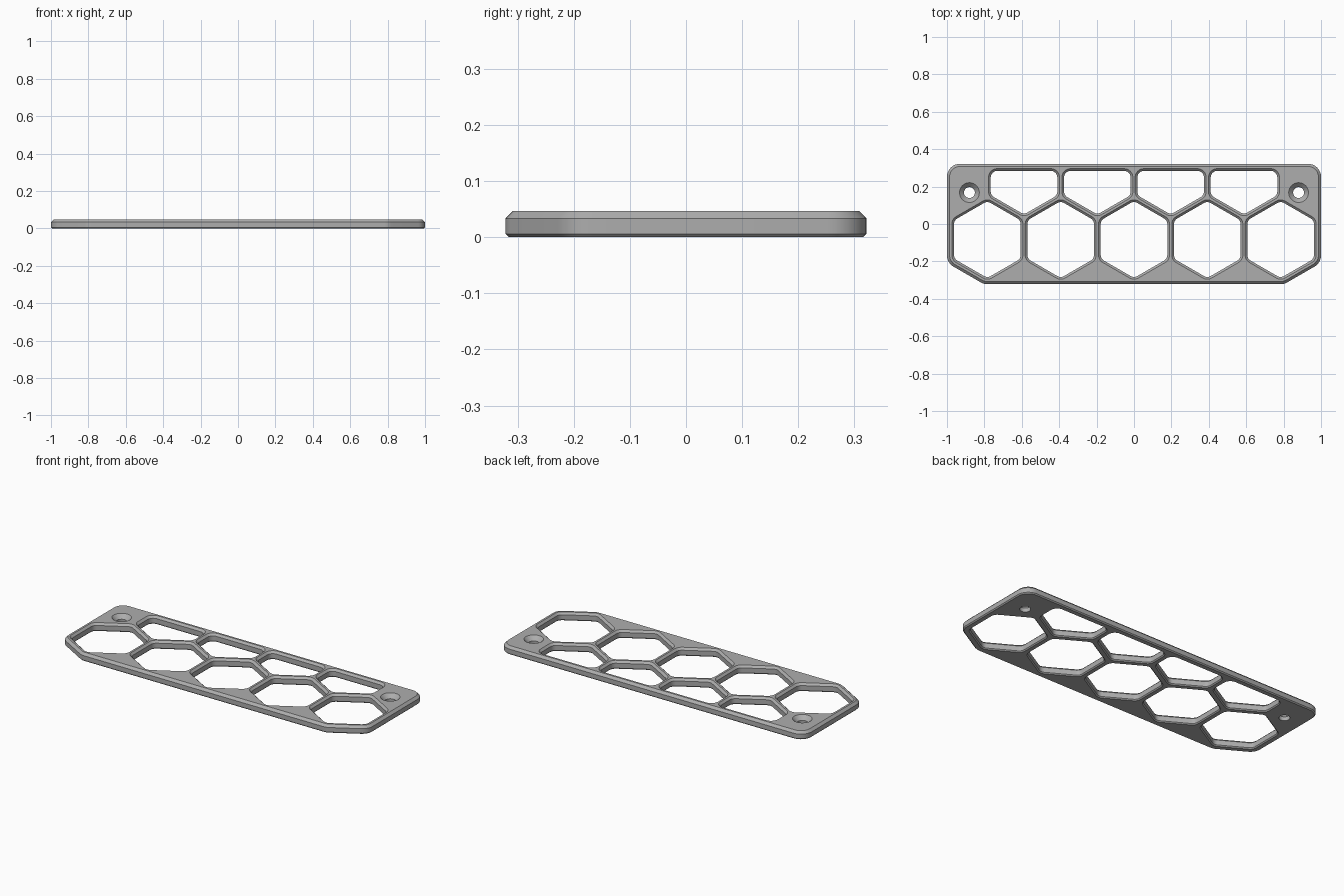
import bpy, bmesh, math
from mathutils import Vector

if "Cube" in bpy.data.objects:
    bpy.data.objects.remove(bpy.data.objects["Cube"])

HEIGHT = 0.047
HALF_DEPTH = 0.322
PITCH = 0.392            # distance between neighbouring cells
APOTHEM = 0.178          # half width of a cell
RIM = 0.038              # outer frame width
ROW_Y = -0.083           # centre line of the full cells
SLOPE = 1 / math.sqrt(3)

grey = bpy.data.materials.new("grey")
grey.use_nodes = True
colour = (0.42, 0.42, 0.42, 1)
grey.diffuse_color = colour
grey.node_tree.nodes["Principled BSDF"].inputs["Base Color"].default_value = colour

bm = bmesh.new()


def rounded(corners, radius, steps=8):
    """Arc centres and directions of a rounded convex polygon (counterclockwise)."""
    result = []
    for i, corner in enumerate(corners):
        p = Vector(corner)
        a = (p - Vector(corners[i - 1])).normalized()
        b = (Vector(corners[(i + 1) % len(corners)]) - p).normalized()
        n1, n2 = Vector((a.y, -a.x)), Vector((b.y, -b.x))
        centre = p - (n1 + n2) * radius / (1 + n1.dot(n2))
        start = math.atan2(n1.y, n1.x)
        turn = math.acos(max(-1, min(1, n1.dot(n2))))
        for k in range(steps + 1):
            t = start + turn * k / steps
            result.append((centre, Vector((math.cos(t), math.sin(t)))))
    return result


def wall(shape, levels):
    """Stack rings given as (radius, z), bridge them, return bottom and top edges."""
    rings = [[bm.verts.new((*(c + d * r), z)) for c, d in shape] for r, z in levels]
    for low, high in zip(rings, rings[1:]):
        for i in range(len(low)):
            bm.faces.new((low[i - 1], low[i], high[i], high[i - 1]))
    return [[bm.edges.get((ring[i - 1], ring[i])) for i in range(len(ring))]
            for ring in (rings[0], rings[-1])]


def chamfered(radius, bottom, top):
    return [(radius + bottom, 0), (radius, abs(bottom)),
            (radius, HEIGHT - abs(top)), (radius + top, HEIGHT)]


loops = []

# Outer frame with sloped front corners that follow the end cells
reach = APOTHEM + RIM
end_x = 2 * PITCH
slope_y = ROW_Y - reach * SLOPE
front_x = 1 - (slope_y + HALF_DEPTH) / SLOPE
outline = [(-front_x, -HALF_DEPTH), (front_x, -HALF_DEPTH), (1, slope_y),
           (1, HALF_DEPTH), (-1, HALF_DEPTH), (-1, slope_y)]
loops.append(wall(rounded(outline, 0.07), chamfered(0.07, -0.006, -0.014)))

# Full hexagonal cells
for i in range(5):
    x = (i - 2) * PITCH
    corners = [(x + 2 * SLOPE * APOTHEM * math.cos(math.radians(30 + 60 * k)),
                ROW_Y + 2 * SLOPE * APOTHEM * math.sin(math.radians(30 + 60 * k)))
               for k in range(6)]
    loops.append(wall(rounded(corners, 0.035), chamfered(0.035, 0.006, 0.012)))

# Cells cut off by the back rim
back_y = HALF_DEPTH - RIM
row2_y = ROW_Y + PITCH * math.sqrt(3) / 2
for i in range(4):
    x = (i - 1.5) * PITCH
    corners = [(x, row2_y - 2 * SLOPE * APOTHEM),
               (x + APOTHEM, row2_y - SLOPE * APOTHEM), (x + APOTHEM, back_y),
               (x - APOTHEM, back_y), (x - APOTHEM, row2_y - SLOPE * APOTHEM)]
    loops.append(wall(rounded(corners, 0.035), chamfered(0.035, 0.006, 0.012)))

# Countersunk screw holes
for side in (-1, 1):
    centre = Vector((side * 0.88, 0.168))
    circle = [(centre, Vector((math.cos(k * math.tau / 40), math.sin(k * math.tau / 40))))
              for k in range(40)]
    loops.append(wall(circle, [(0.029, 0), (0.029, HEIGHT - 0.024), (0.053, HEIGHT)]))

# Flat bottom and top faces around all openings
for level, normal in ((0, (0, 0, -1)), (1, (0, 0, 1))):
    edges = [e for loop in loops for e in loop[level]]
    bmesh.ops.triangle_fill(bm, edges=edges, use_beauty=True, normal=normal)
bmesh.ops.recalc_face_normals(bm, faces=bm.faces)

mesh = bpy.data.meshes.new("grille_plate")
bm.to_mesh(mesh)
bm.free()
mesh.materials.append(grey)
plate = bpy.data.objects.new("grille_plate", mesh)
bpy.context.collection.objects.link(plate)

bpy.ops.object.select_all(action="DESELECT")
plate.select_set(True)
bpy.context.view_layer.objects.active = plate
bpy.ops.object.shade_smooth_by_angle(angle=math.radians(30))
